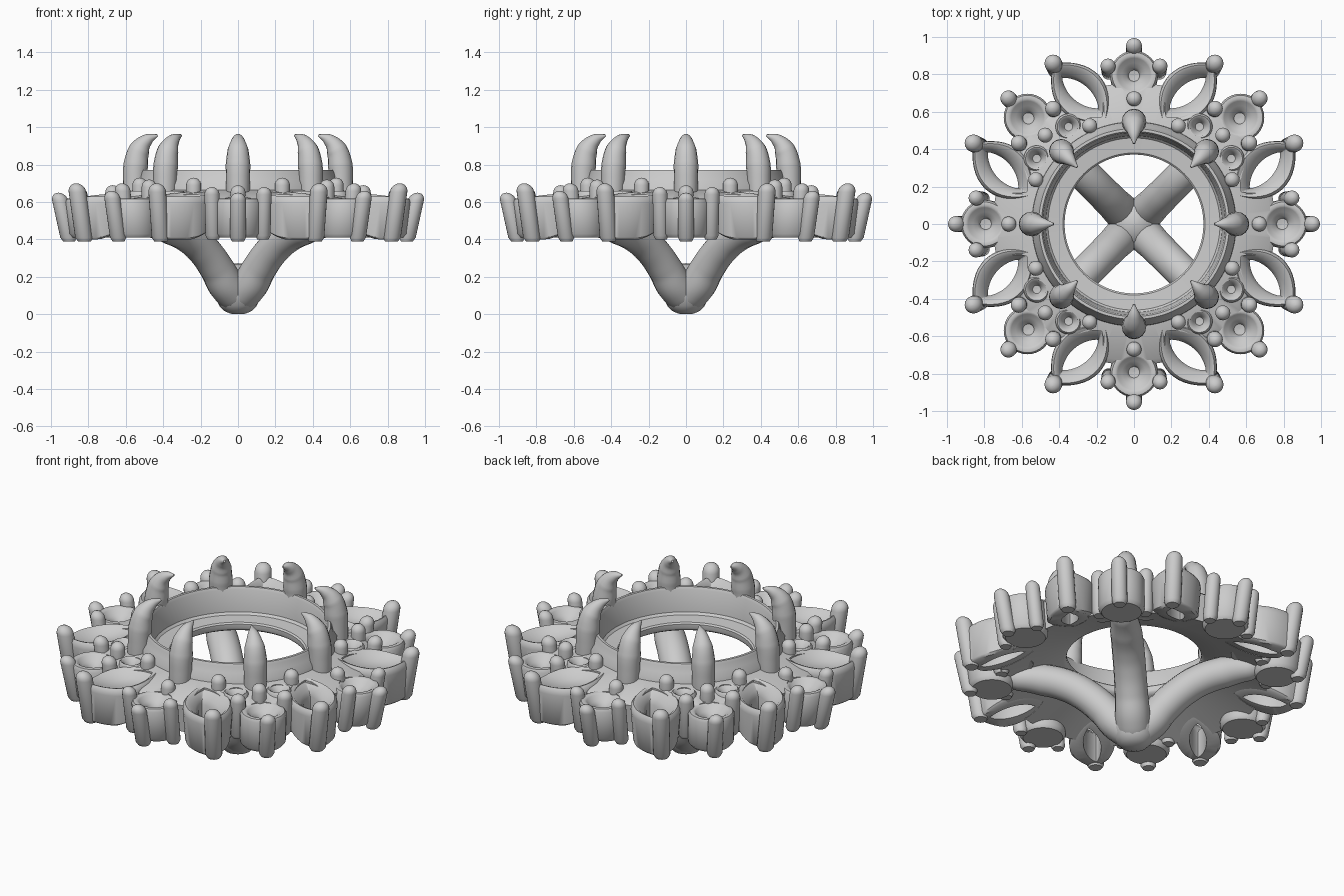
import bpy, bmesh
from math import sin, cos, pi, radians, hypot
from mathutils import Vector

if "Cube" in bpy.data.objects:
    bpy.data.objects.remove(bpy.data.objects["Cube"])


def spots(x, y):
    """All copies of a point under the eight-fold mirrored symmetry."""
    pts = {(round(sx * a, 4) + 0.0, round(sy * b, 4) + 0.0)
           for a, b in ((x, y), (y, x)) for sx in (1, -1) for sy in (1, -1)}
    return sorted(pts)


def smooth(ob, angle):
    bpy.ops.object.select_all(action='DESELECT')
    ob.select_set(True)
    bpy.context.view_layer.objects.active = ob
    bpy.ops.object.shade_smooth_by_angle(angle=radians(angle))


def finish(name, bm, angle=40):
    bmesh.ops.remove_doubles(bm, verts=bm.verts, dist=1e-5)
    bmesh.ops.recalc_face_normals(bm, faces=bm.faces)
    me = bpy.data.meshes.new(name)
    bm.to_mesh(me)
    bm.free()
    ob = bpy.data.objects.new(name, me)
    bpy.context.collection.objects.link(ob)
    smooth(ob, angle)
    return ob


def skin(bm, loops, closed=False):
    """Bridge equal-length vertex loops; cap the ends or close into a torus."""
    rings = [[bm.verts.new(p) for p in lp] for lp in loops]
    n = len(rings[0])
    pairs = list(zip(rings, rings[1:]))
    if closed:
        pairs.append((rings[-1], rings[0]))
    else:
        bm.faces.new(rings[0])
        bm.faces.new(rings[-1])
    for a, b in pairs:
        for i in range(n):
            j = (i + 1) % n
            bm.faces.new((a[i], a[j], b[j], b[i]))


def lathe(bm, profile, x=0, y=0, seg=24, closed=False, lean=0):
    """Revolve (radius, z) points about a vertical axis, leaning outward."""
    d = Vector((x, y)).normalized() if hypot(x, y) > 0 else Vector((0, 0))
    top = max(z for _, z in profile)
    loops = []
    for r, z in profile:
        s = (z - top) * lean
        loops.append([(x + d.x * s + r * cos(2 * pi * i / seg),
                       y + d.y * s + r * sin(2 * pi * i / seg), z) for i in range(seg)])
    skin(bm, loops, closed)


def lens(a, b, z, rot, mir, slope=0.0, ang=48, n=40):
    """Pointed leaf outline, placed in one of the eight symmetric positions."""
    ca, sa = cos(radians(ang)), sin(radians(ang))
    c, s = cos(rot * pi / 2), sin(rot * pi / 2)
    out = []
    for i in range(n):
        t = 2 * pi * i / n
        u, v = a * cos(t), b * sin(t) * abs(sin(t)) ** 0.7
        x, y = mir * (0.287 + u * ca - v * sa), 0.70 + u * sa + v * ca
        zz = z - slope * (min(hypot(x, y), 0.85) - 0.75)
        out.append((x * c - y * s, x * s + y * c, zz))
    return out


def tube(name, pts, radii):
    """Round bar along a smooth path with varying radius."""
    cu = bpy.data.curves.new(name, 'CURVE')
    cu.dimensions = '3D'
    cu.bevel_depth = 1.0
    cu.bevel_resolution = 6
    cu.use_fill_caps = True
    cu.resolution_u = 8
    sp = cu.splines.new('BEZIER')
    sp.bezier_points.add(len(pts) - 1)
    for bp, p, r in zip(sp.bezier_points, pts, radii):
        bp.co, bp.radius = p, r
        bp.handle_left_type = bp.handle_right_type = 'AUTO'
    ob = bpy.data.objects.new(name, cu)
    bpy.context.collection.objects.link(ob)
    bpy.ops.object.select_all(action='DESELECT')
    ob.select_set(True)
    bpy.context.view_layer.objects.active = ob
    bpy.ops.object.convert(target='MESH')
    smooth(bpy.context.view_layer.objects.active, 60)


leaves = [(k, m) for k in range(4) for m in (1, -1)]
big_cups = spots(0, 0.8) + spots(0.57, 0.57)
small_cups = spots(0.35, 0.52)

# Base plate with hollowed underside, pierced for leaves and cups
bm = bmesh.new()
lathe(bm, [(0.51, 0.515), (0.51, 0.67), (0.55, 0.665), (0.73, 0.62), (0.755, 0.60), (0.74, 0.435)],
      seg=128, closed=True)
plate = finish("base_plate", bm)
bm = bmesh.new()
for k, m in leaves:
    skin(bm, [lens(0.17, 0.10, z, k, m) for z in (0.3, 0.9)])
for x, y in big_cups:
    lathe(bm, [(0.10, 0.50), (0.10, 0.9)], x, y)
for x, y in small_cups:
    lathe(bm, [(0.05, 0.57), (0.05, 0.9)], x, y)
cutter = finish("plate_cutter", bm)
cutter.hide_render = True
mod = plate.modifiers.new("pierce", 'BOOLEAN')
mod.operation, mod.solver, mod.object = 'DIFFERENCE', 'EXACT', cutter
bpy.context.view_layer.objects.active = plate
bpy.ops.object.modifier_apply(modifier=mod.name)
bpy.data.objects.remove(cutter)
smooth(plate, 40)

# Pierced leaves with a wide bevel down to a narrow slot
bm = bmesh.new()
for k, m in leaves:
    skin(bm, [lens(a, b, z, k, m, s, g) for a, b, z, s, g in (
        (0.185, 0.112, 0.434, 0.34, 48), (0.20, 0.125, 0.445, 0.34, 48),
        (0.21, 0.138, 0.60, 0.1, 48), (0.207, 0.135, 0.625, 0.1, 48),
        (0.195, 0.122, 0.64, 0.1, 48), (0.18, 0.107, 0.635, 0.1, 48),
        (0.14, 0.065, 0.595, 0.1, 43), (0.125, 0.047, 0.565, 0.1, 40),
        (0.125, 0.047, 0.434, 0.34, 40))], closed=True)
finish("pierced_leaves", bm, 45)

# Large stone cups around the edge, with a small central pit
bm = bmesh.new()
for x, y in big_cups:
    lathe(bm, [(0.0005, 0.54), (0.03, 0.545), (0.042, 0.575), (0.065, 0.587), (0.088, 0.612),
               (0.10, 0.62), (0.118, 0.617), (0.128, 0.60), (0.126, 0.43), (0.11, 0.41), (0.0005, 0.41)],
          x, y, 32, lean=0.1)
finish("stone_cups", bm, 45)

# Small cups near the centre ring
bm = bmesh.new()
for x, y in small_cups:
    lathe(bm, [(0.0005, 0.60), (0.022, 0.602), (0.03, 0.62), (0.05, 0.653), (0.06, 0.658), (0.07, 0.645),
               (0.07, 0.49), (0.0005, 0.49)], x, y, 24)
finish("small_cups", bm, 45)

# Round-topped pins: x, y, bottom, top, radius, lean
bm = bmesh.new()
for px, py, zb, zt, r, lean in (
        (0.237, 0.525, 0.55, 0.73, 0.04, 0), (0.475, 0.475, 0.52, 0.72, 0.04, 0),
        (0, 0.67, 0.48, 0.69, 0.04, 0), (0.14, 0.85, 0.40, 0.68, 0.04, 0.15),
        (0.435, 0.62, 0.43, 0.70, 0.042, 0.1), (0, 0.96, 0.39, 0.65, 0.043, 0.22),
        (0.677, 0.677, 0.39, 0.66, 0.043, 0.2), (0.435, 0.865, 0.39, 0.70, 0.047, 0.16)):
    prof = [(0.0005, zb), (r * 0.75, zb), (r, zb + 0.02)]
    prof += [(r * max(cos(i * pi / 12), 0.01), zt - r + r * sin(i * pi / 12)) for i in range(7)]
    for x, y in spots(px, py):
        lathe(bm, prof, x, y, 20, lean=lean)
finish("bead_pins", bm, 50)

# Centre ring with a deep flat stone seat, raised underneath
bm = bmesh.new()
lathe(bm, [(0.375, 0.565), (0.371, 0.575), (0.371, 0.60), (0.38, 0.608), (0.46, 0.615), (0.472, 0.628),
           (0.487, 0.755), (0.495, 0.77), (0.51, 0.77), (0.517, 0.755), (0.525, 0.72),
           (0.545, 0.69), (0.55, 0.60), (0.54, 0.505), (0.39, 0.555)], seg=128, closed=True)
finish("centre_ring", bm, 35)

# Eight claws curling inward over the seat
path = [(0.555, 0.58), (0.552, 0.70), (0.546, 0.80), (0.527, 0.88), (0.485, 0.932), (0.43, 0.957)]
for i in range(8):
    c, s = cos(i * pi / 4), sin(i * pi / 4)
    tube(f"claw_{i + 1}", [(r * c, r * s, z) for r, z in path],
         [0.06, 0.064, 0.066, 0.056, 0.033, 0.006])

# Crossed support arms meeting in a rounded hub
half = [(0.08, 0.15), (0.16, 0.245), (0.25, 0.335), (0.36, 0.41), (0.50, 0.457), (0.64, 0.475), (0.73, 0.475)]
rad = [0.098, 0.092, 0.09, 0.09, 0.088, 0.07, 0.04]
for i, sgn in enumerate((1, -1)):
    pts = [(-r * .7071, -r * .7071 * sgn, z) for r, z in reversed(half)]
    pts += [(0, 0, 0.11)] + [(r * .7071, r * .7071 * sgn, z) for r, z in half]
    tube(f"support_arm_{i + 1}", pts, rad[::-1] + [0.10] + rad)
bm = bmesh.new()
lathe(bm, [(0.0005, 0), (0.04, 0.003), (0.075, 0.018), (0.10, 0.045), (0.122, 0.09),
           (0.135, 0.15), (0.13, 0.20), (0.09, 0.245), (0.04, 0.268), (0.0005, 0.273)], seg=40)
finish("support_hub", bm, 60)
